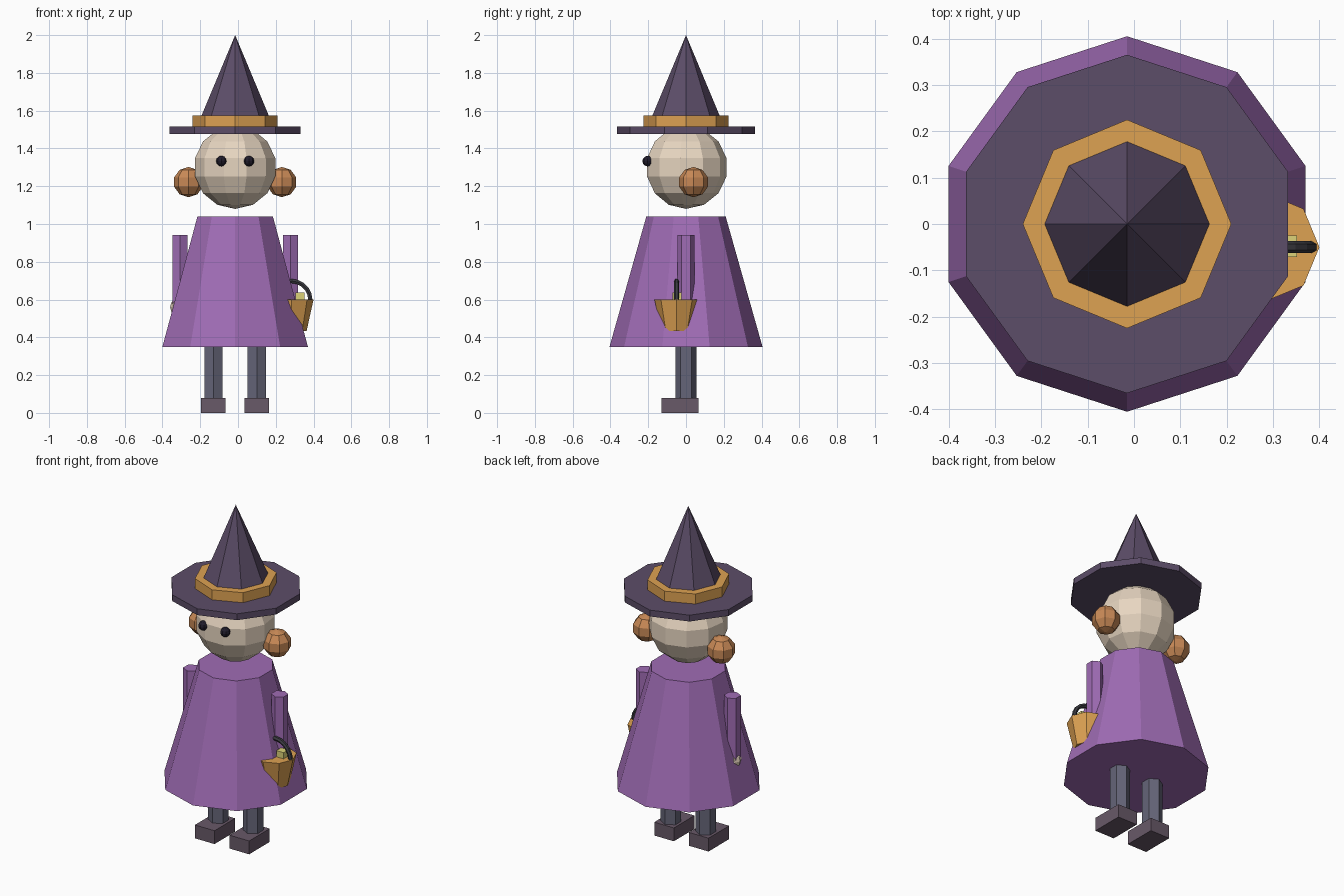
import bpy, bmesh, math

if "Cube" in bpy.data.objects:
    bpy.data.objects.remove(bpy.data.objects["Cube"])

CX = -0.015  # body axis


def material(name, r, g, b):
    m = bpy.data.materials.new(name)
    m.diffuse_color = (r, g, b, 1)
    m.use_nodes = True
    m.node_tree.nodes["Principled BSDF"].inputs["Base Color"].default_value = m.diffuse_color
    return m


ROBE = material("robe_purple", .35, .15, .46)
HAT = material("hat_dark", .107, .074, .138)
GOLD = material("gold", .73, .36, .085)
SKIN = material("skin", .80, .67, .53)
HAIR = material("hair", .58, .25, .093)
STOCKING = material("stocking", .13, .13, .19)
SHOE = material("shoe", .14, .10, .14)
EYE = material("eye", .015, .012, .025)
TREAT = material("treat", .72, .65, .19)
HANDLE = material("handle", .045, .045, .055)


def finish(name, bm, mat):
    bmesh.ops.recalc_face_normals(bm, faces=bm.faces)
    me = bpy.data.meshes.new(name)
    bm.to_mesh(me)
    bm.free()
    me.materials.append(mat)
    ob = bpy.data.objects.new(name, me)
    bpy.context.collection.objects.link(ob)
    return ob


def lathe(name, profile, sides, x, y, mat):
    """Closed flat-faced solid from (radius, z) points, first corner at +y."""
    bm = bmesh.new()
    rings = []
    for r, z in profile:
        n = 1 if r < 1e-6 else sides
        rings.append([bm.verts.new((x + r * math.sin(math.tau * i / sides),
                                    y + r * math.cos(math.tau * i / sides), z))
                      for i in range(n)])
    for a, b in zip(rings, rings[1:]):
        for i in range(sides):
            j = (i + 1) % sides
            quad = [a[i % len(a)], a[j % len(a)], b[j % len(b)], b[i % len(b)]]
            bm.faces.new(list(dict.fromkeys(quad)))
    for ring in (rings[0], rings[-1]):
        if len(ring) > 1:
            bm.faces.new(ring)
    return finish(name, bm, mat)


def ball(name, r, x, y, z, segs, rings, mat):
    pts = [(r * math.sin(math.pi * k / rings), z - r * math.cos(math.pi * k / rings))
           for k in range(rings + 1)]
    return lathe(name, pts, segs, x, y, mat)


def box(name, size, loc, mat):
    bm = bmesh.new()
    bmesh.ops.create_cube(bm, size=1)
    bmesh.ops.scale(bm, vec=size, verts=bm.verts)
    bmesh.ops.translate(bm, vec=loc, verts=bm.verts)
    return finish(name, bm, mat)


# Robe, head and hat
lathe("robe", [(.405, .35), (.21, 1.04)], 10, CX, 0, ROBE)
ball("head", .22, CX, 0, 1.30, 11, 7, SKIN)
lathe("hat_brim", [(.365, 1.477), (.365, 1.515)], 10, CX, 0, HAT)
lathe("hat_cone", [(.209, 1.50), (0, 2.0)], 8, CX, 0, HAT)
lathe("hat_band", [(.225, 1.513), (.225, 1.575)], 8, CX, 0, GOLD)

# Paired parts
for side, s in (("left", -1), ("right", 1)):
    ball(side + "_eye", .028, CX + s * .073, -.203, 1.333, 8, 6, EYE)
    ball(side + "_hair_bun", .08, CX + s * .247, .04, 1.222, 8, 5, HAIR)
    lathe(side + "_arm", [(.046, .57), (.046, .943)], 6, CX + s * .2925, 0, ROBE)
    ball(side + "_hand", .052, CX + s * .2925, 0, .56, 8, 6, SKIN)
    lathe(side + "_leg", [(.056, .06), (.056, .40)], 6, CX + s * .115, 0, STOCKING)
    box(side + "_shoe", (.13, .195, .08), (CX + s * .115, -.0325, .04), SHOE)

# Basket with treat and arched handle
BX, BY = .283, -.05
lathe("basket", [(.08, .433), (.117, .60)], 8, BX, BY, GOLD)
box("treat", (.048, .046, .06), (.328, BY + .002, .607), TREAT)

cu = bpy.data.curves.new("basket_handle", "CURVE")
cu.dimensions = "3D"
cu.bevel_depth = .013
cu.bevel_resolution = 1
sp = cu.splines.new("POLY")
sp.points.add(10)
for i, p in enumerate(sp.points):
    a = math.pi * i / 10
    p.co = (BX + .1 * math.cos(a), BY, .598 + .1 * math.sin(a), 1)
cu.materials.append(HANDLE)
handle = bpy.data.objects.new("basket_handle", cu)
bpy.context.collection.objects.link(handle)
bpy.context.view_layer.objects.active = handle
handle.select_set(True)
bpy.ops.object.convert(target="MESH")
for poly in bpy.context.object.data.polygons:
    poly.use_smooth = False
